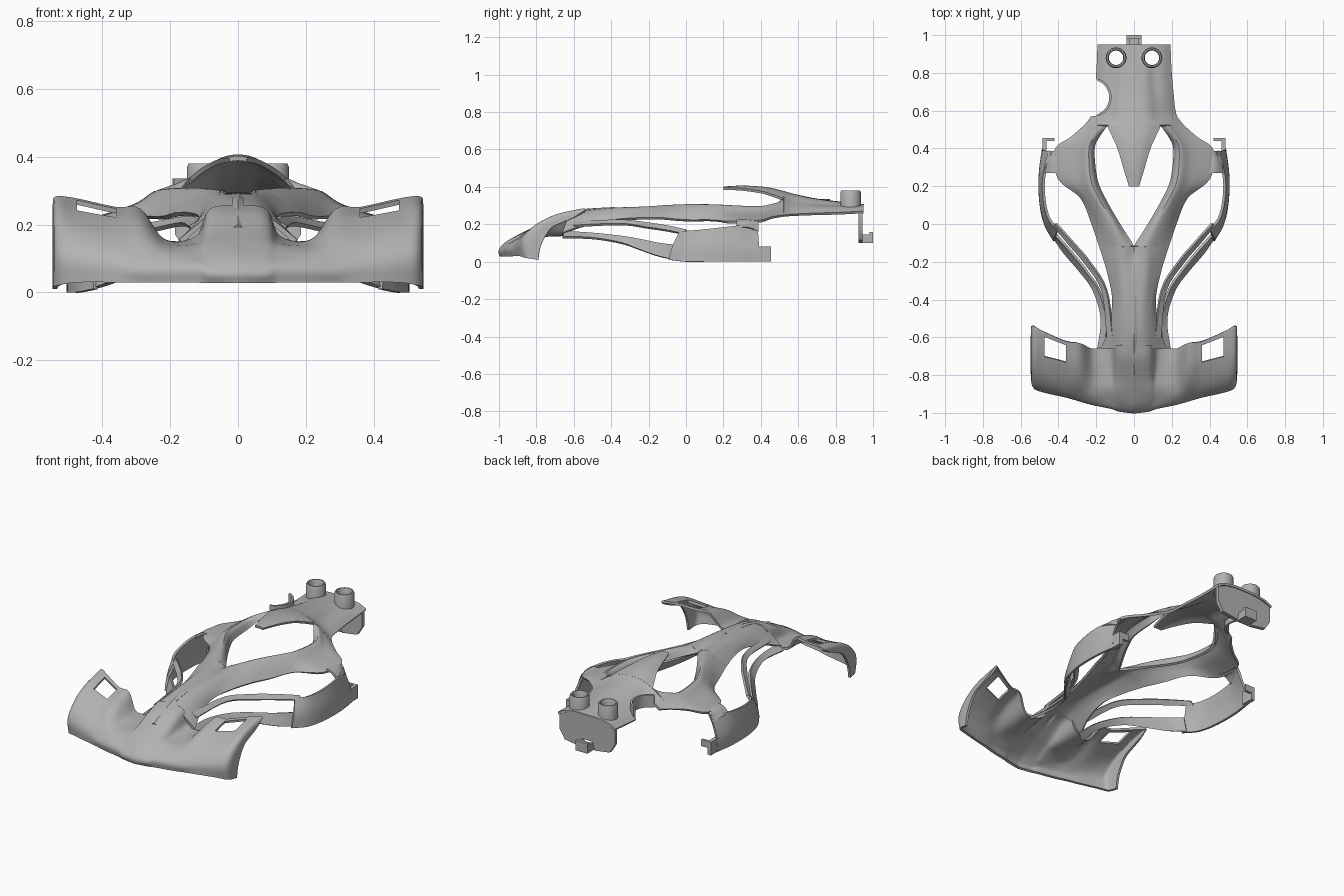
import bpy, bmesh, math
from mathutils import Vector

cube = bpy.data.objects.get("Cube")
if cube:
    bpy.data.objects.remove(cube)

grey = bpy.data.materials.new("plain grey")
grey.use_nodes = True
grey.diffuse_color = (.45, .45, .45, 1)
grey.node_tree.nodes["Principled BSDF"].inputs["Base Color"].default_value = (.45, .45, .45, 1)
parts = []


def add_object(name, bm):
    mesh = bpy.data.meshes.new(name)
    bmesh.ops.recalc_face_normals(bm, faces=bm.faces)
    bm.to_mesh(mesh)
    bm.free()
    mesh.materials.append(grey)
    obj = bpy.data.objects.new(name, mesh)
    bpy.context.collection.objects.link(obj)
    parts.append(obj)
    return obj


def mirror(obj):
    mod = obj.modifiers.new("mirror", 'MIRROR')
    mod.use_clip = True
    mod.merge_threshold = .002


def smooth(points, steps):
    """Catmull-Rom curve through the points."""
    ends = [2 * points[0] - points[1], *points, 2 * points[-1] - points[-2]]
    out = []
    for a, b, c, d in zip(ends, ends[1:], ends[2:], ends[3:]):
        for k in range(steps):
            t = k / steps
            out.append(b + (c - a) * t / 2 + (a - 2.5 * b + 2 * c - d / 2) * t ** 2
                       + (1.5 * (b - c) + (d - a) / 2) * t ** 3)
    return out + [points[-1]]


def shell(name, rows, steps=5, thick=.014, hole=None, mirrored=True):
    """Thin skin lofted through rows of points; hole is a (row, column) cell left open."""
    rows = [smooth([Vector(p) for p in row], steps) for row in rows]
    grid = list(zip(*[smooth(list(col), steps) for col in zip(*rows)]))
    bm = bmesh.new()
    verts = [[bm.verts.new(p) for p in row] for row in grid]
    for i in range(len(verts) - 1):
        for j in range(len(verts[0]) - 1):
            if (i // steps, j // steps) != hole:
                bm.faces.new((verts[i][j], verts[i][j + 1], verts[i + 1][j + 1], verts[i + 1][j]))
    obj = add_object(name, bm)
    if mirrored:
        mirror(obj)
    skin = obj.modifiers.new("skin", 'SOLIDIFY')
    skin.thickness = thick
    skin.offset = 0
    return obj


def sections(*rows):
    """Cross-sections (y, (x, z), ...) turned into rows of points."""
    return [[(x, y, z) for x, z in pts] for y, *pts in rows]


def box(name, low, high, mirrored=False):
    low, high = Vector(low), Vector(high)
    bm = bmesh.new()
    bmesh.ops.create_cube(bm, size=1)
    for v in bm.verts:
        v.co = (low + high) / 2 + Vector(a * b for a, b in zip(v.co, high - low))
    obj = add_object(name, bm)
    if mirrored:
        mirror(obj)
    return obj


# Nose: bumper, hood, air ducts, open fenders and side skirts, as lengthwise strips (x, (y, z), ...)
nose = [
    (0, (-.99, .03), (-.995, .06), (-.96, .1), (-.89, .14), (-.81, .18), (-.71, .23), (-.64, .25)),
    (.08, (-.975, .03), (-.985, .06), (-.945, .1), (-.88, .14), (-.81, .17), (-.71, .22), (-.64, .24)),
    (.12, (-.965, .03), (-.97, .07), (-.93, .1), (-.87, .13), (-.8, .14), (-.72, .15), (-.64, .16)),
    (.22, (-.945, .03), (-.95, .07), (-.91, .11), (-.86, .13), (-.81, .14), (-.74, .15), (-.66, .15)),
    (.29, (-.925, .03), (-.93, .07), (-.89, .12), (-.83, .17), (-.75, .21), (-.66, .235), (-.63, .24)),
    (.36, (-.91, .03), (-.91, .08), (-.88, .125), (-.82, .17), (-.73, .215), (-.64, .24), (-.62, .245)),
    (.475, (-.88, .03), (-.885, .09), (-.86, .14), (-.8, .19), (-.7, .235), (-.595, .265), (-.57, .27)),
    (.53, (-.85, .02), (-.86, .09), (-.84, .14), (-.78, .2), (-.69, .245), (-.57, .272), (-.54, .277)),
    (.54, (-.79, .01), (-.78, .07), (-.76, .12), (-.72, .18), (-.66, .21), (-.6, .235), (-.54, .27)),
]
shell("nose", [[(x, y, z) for y, z in pts] for x, *pts in nose], hole=(5, 4))

# Central spine from the nose to the cockpit
shell("front_spine", sections(
    (-.66, (0, .245), (.06, .235), (.11, .2), (.17, .15)),
    (-.55, (0, .268), (.05, .26), (.09, .235), (.13, .19)),
    (-.4, (0, .28), (.05, .278), (.09, .25), (.11, .22)),
    (-.25, (0, .285), (.06, .285), (.1, .26), (.14, .23)),
    (-.12, (0, .27), (.06, .295), (.13, .265), (.18, .23))))
shell("spine_ridge", sections(
    (-.8, (0, .195), (.014, .185)),
    (-.6, (0, .268), (.014, .262)),
    (-.38, (0, .288), (.014, .283))), thick=.01)

# Rails on both sides of the cockpit, flaring outward to the side pods
shell("cockpit_rail", sections(
    (-.12, (0, .27), (.06, .295), (.13, .265), (.18, .23)),
    (0, (.08, .26), (.11, .3), (.16, .28), (.22, .22)),
    (.14, (.16, .25), (.19, .3), (.24, .265), (.28, .22)),
    (.24, (.2, .25), (.23, .295), (.29, .258), (.4, .21)),
    (.39, (.215, .25), (.24, .29), (.3, .255), (.42, .215)),
    (.46, (.19, .28), (.215, .302), (.25, .275), (.33, .235)),
    (.52, (.14, .332), (.17, .317), (.2, .293), (.26, .245))))

# Tapered roof tongue over the cockpit
shell("roof_tongue", sections(
    (.2, (0, .395), (.015, .394), (.025, .391)),
    (.3, (0, .4), (.03, .396), (.055, .386)),
    (.4, (0, .395), (.045, .388), (.085, .372)),
    (.46, (0, .386), (.06, .377), (.112, .355)),
    (.52, (0, .372), (.07, .362), (.14, .332))))

# Rear deck
deck = shell("rear_deck", sections(
    (.52, (0, .372), (.07, .362), (.14, .332), (.2, .293), (.26, .245)),
    (.58, (0, .355), (.07, .345), (.12, .315), (.18, .28), (.22, .25)),
    (.7, (0, .33), (.06, .325), (.11, .3), (.16, .285), (.205, .255)),
    (.82, (0, .315), (.06, .31), (.1, .295), (.15, .285), (.195, .258)),
    (.95, (0, .3), (.06, .3), (.1, .295), (.15, .285), (.19, .265))))

# Openings in the deck: two pipe holes and one round side notch
bm = bmesh.new()
for x, y, radius in ((.095, .88, .04), (-.095, .88, .04), (-.225, .67, .1)):
    ring = bmesh.ops.create_cone(bm, cap_ends=True, segments=32, radius1=radius, radius2=radius, depth=1)
    bmesh.ops.translate(bm, verts=ring["verts"], vec=(x, y, .3))
cutter = add_object("deck_cutter", bm)
cutter.hide_render = True
parts.remove(cutter)
cut = deck.modifiers.new("openings", 'BOOLEAN')
cut.operation = 'DIFFERENCE'
cut.solver = 'EXACT'
cut.object = cutter

# Low collar around the notch
arc = [math.radians(a) for a in range(-70, 71, 20)]
shell("notch_collar", [[(-.225 + .1 * math.cos(a), .67 + .1 * math.sin(a), z) for a in arc]
                       for z in (.26, .335)], steps=3, thick=.012, mirrored=False)

# Hollow pipes standing on the deck
profile = ((.055, .27), (.055, .37), (.05, .38), (.043, .38), (.038, .37), (.038, .27))
bm = bmesh.new()
count = 32
rings = []
for k in range(count):
    a = math.tau * k / count
    rings.append([bm.verts.new((.095 + r * math.cos(a), .88 + r * math.sin(a), z)) for r, z in profile])
for k, ring in enumerate(rings):
    after = rings[(k + 1) % count]
    for j in range(len(profile)):
        n = (j + 1) % len(profile)
        bm.faces.new((ring[j], after[j], after[n], ring[n]))
mirror(add_object("exhaust_pipe", bm))

# Rear plate with a bottom notch, and its hook
half = [(.09, .295), (.185, .262), (.185, .17), (.15, .115), (.05, .1), (.035, .15)]
bm = bmesh.new()
outline = half + [(-x, z) for x, z in reversed(half)]
face = bm.faces.new([bm.verts.new((x, .922, z)) for x, z in outline])
push = bmesh.ops.extrude_face_region(bm, geom=[face])
bmesh.ops.translate(bm, vec=(0, .022, 0), verts=[v for v in push["geom"] if isinstance(v, bmesh.types.BMVert)])
add_object("rear_plate", bm)
box("hook_base", (-.04, .925, .1), (.04, 1, .13))
box("hook_lip", (-.04, .98, .13), (.04, 1, .16))
box("hook_cheek", (.02, .94, .13), (.04, .985, .145), mirrored=True)

# Side pods, from the bottom edge to the top edge
shell("side_pod", [
    [(.42, -.09, .01), (.47, 0, 0), (.495, .12, 0), (.497, .27, 0), (.48, .4, 0)],
    [(.42, -.07, .08), (.465, .01, .08), (.493, .12, .08), (.495, .27, .08), (.475, .39, .08)],
    [(.4, -.03, .16), (.45, .03, .165), (.475, .13, .175), (.475, .26, .19), (.43, .38, .2)]])
shell("pod_bridge", sections(
    (.27, (.38, .215), (.43, .215), (.475, .18)),
    (.33, (.39, .215), (.43, .215), (.465, .18)),
    (.385, (.39, .215), (.42, .21), (.445, .16))))
box("pod_foot", (.462, .38, 0), (.485, .455, .08), mirrored=True)
box("pod_foot_return", (.42, .44, .04), (.47, .455, .08), mirrored=True)

# Curved struts between the nose and the side pods
shell("lower_strut", sections(
    (-.66, (.15, .16), (.19, .13)),
    (-.5, (.145, .15), (.172, .125)),
    (-.35, (.185, .135), (.215, .1)),
    (-.25, (.25, .12), (.285, .065)),
    (-.15, (.33, .1), (.37, .03)),
    (-.06, (.41, .09), (.43, .01))))
shell("upper_strut", sections(
    (-.6, (.11, .21), (.14, .19)),
    (-.35, (.145, .22), (.17, .2)),
    (-.2, (.235, .205), (.265, .18)),
    (-.1, (.32, .19), (.35, .165)),
    (0, (.41, .17), (.43, .145))))

# Bake the modifiers, then shade smooth with sharp rims
bpy.ops.object.select_all(action='DESELECT')
for obj in parts:
    obj.select_set(True)
bpy.context.view_layer.objects.active = parts[0]
bpy.ops.object.convert(target='MESH')
bpy.ops.object.shade_smooth_by_angle(angle=math.radians(35))
bpy.data.objects.remove(cutter)
